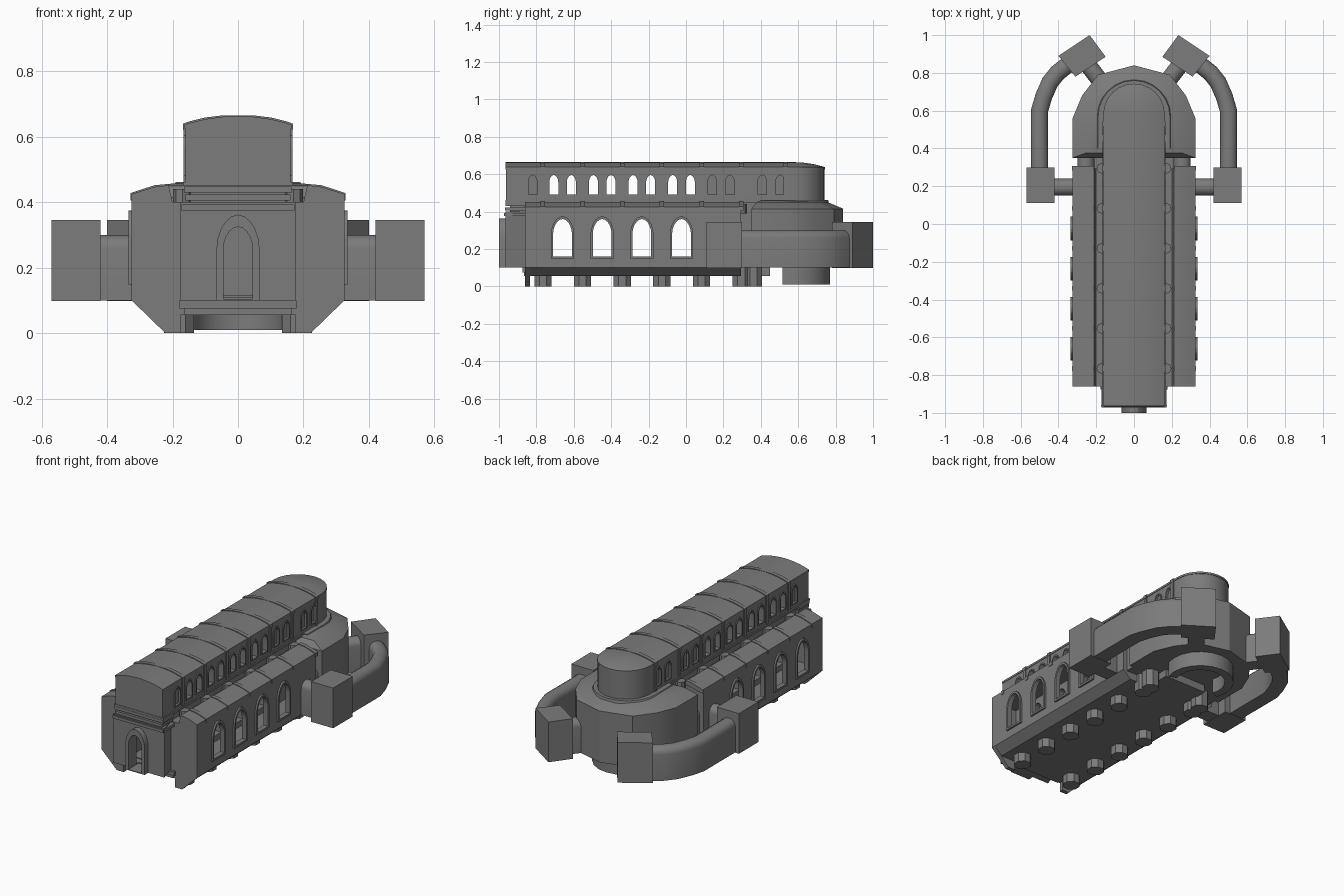
import bpy, bmesh, math
from mathutils import Vector

cube = bpy.data.objects.get("Cube")
if cube:
    bpy.data.objects.remove(cube)

stone = bpy.data.materials.new("grey_stone")
stone.use_nodes = True
GREY = (0.2, 0.2, 0.2, 1)
stone.diffuse_color = GREY
stone.node_tree.nodes["Principled BSDF"].inputs["Base Color"].default_value = GREY


def build(name, solids, mirror=False, cuts=()):
    """Make one object from lofted solids, then mirror it and cut openings."""
    bm = bmesh.new()
    for rings in solids:
        loops = [[bm.verts.new(p) for p in ring] for ring in rings]
        n = len(loops[0])
        for a, b in zip(loops, loops[1:]):
            for i in range(n):
                j = (i + 1) % n
                bm.faces.new((a[i], a[j], b[j], b[i]))
        bm.faces.new(loops[0])
        bm.faces.new(loops[-1])
    bmesh.ops.recalc_face_normals(bm, faces=bm.faces)
    mesh = bpy.data.meshes.new(name)
    bm.to_mesh(mesh)
    bm.free()
    mesh.materials.append(stone)
    obj = bpy.data.objects.new(name, mesh)
    bpy.context.collection.objects.link(obj)
    if mirror:
        mod = obj.modifiers.new("mirror", 'MIRROR')
        mod.use_mirror_merge = False
    for cutter in cuts:
        mod = obj.modifiers.new("opening", 'BOOLEAN')
        mod.operation, mod.solver, mod.object = 'DIFFERENCE', 'EXACT', cutter
    if obj.modifiers:
        graph = bpy.context.evaluated_depsgraph_get()
        baked = bpy.data.meshes.new_from_object(obj.evaluated_get(graph))
        obj.modifiers.clear()
        obj.data = baked
    return obj


def along_y(profile, y0, y1):
    return [[(x, y, z) for x, z in profile] for y in (y0, y1)]


def along_x(profile, x0, x1):
    return [[(x, y, z) for y, z in profile] for x in (x0, x1)]


def box(x0, x1, y0, y1, z0, z1):
    return along_y([(x0, z0), (x1, z0), (x1, z1), (x0, z1)], y0, y1)


def post(x, y, r, z0, z1, turn=0.0):
    """Eight-sided upright shaft."""
    angles = [(k + turn) * math.tau / 8 for k in range(8)]
    return [[(x + r * math.cos(a), y + r * math.sin(a), z) for a in angles] for z in (z0, z1)]


def arch(c, w, z0, z1, steps=10):
    """Arched outline centred on c, with a slightly pointed head."""
    h = w / 2
    pts = [(c - h, z0), (c + h, z0)]
    for i in range(steps + 1):
        a = math.pi * i / steps
        pts.append((c + h * math.cos(a), z1 - 1.5 * h + 1.5 * h * abs(math.sin(a)) ** 1.15))
    return pts


def apsed(w, y0, z, yc=0.58, steps=12):
    """Long outline, square at the front and round at the back."""
    back = [(w * math.cos(math.pi * i / steps), yc + w * math.sin(math.pi * i / steps), z)
            for i in range(steps + 1)]
    return [(-w, y0, z), (w, y0, z)] + back


def tunnel(path, w=0.09, z0=0.1, z1=0.3):
    """Vaulted passage swept along a flat path with mitred bends."""
    pts = [Vector(p) for p in path]
    rings = []
    for i, p in enumerate(pts):
        before = (p - pts[i - 1]).normalized() if i else (pts[1] - p).normalized()
        after = (pts[i + 1] - p).normalized() if i + 1 < len(pts) else before
        t = (before + after).normalized()
        side = Vector((-t.y, t.x)) / max(t.dot(before), 0.5)
        section = [(-w / 2, z0), (w / 2, z0)]
        section += [(w / 2 * math.cos(math.pi * k / 8), z1 - 0.04 + 0.04 * math.sin(math.pi * k / 8))
                    for k in range(9)]
        rings.append([(p.x + side.x * u, p.y + side.y * u, z) for u, z in section])
    return rings


# Bay spacing and window positions
PITCH = 0.212
bays = [-0.66 + PITCH * i for i in range(4)]
piers = [-0.765 + PITCH * i for i in range(6)]
high_open = [b + d for b in bays for d in (-0.047, 0.047)]
high_blind = [-0.82, 0.14, 0.235, 0.407, 0.503]

# Cutters
low_cut = build("low_window_cutter", [along_x(arch(b, 0.1, 0.16, 0.36), -0.6, 0.6) for b in bays])
high_cut = build("high_window_cutter", [along_x(arch(y, 0.048, 0.49, 0.595), -0.4, 0.4) for y in high_open])
blind_cut = build("blind_window_cutter",
                  [along_x(arch(y, 0.046, 0.49, 0.595), 0.152, 0.3) for y in high_blind], True)
nave_void = build("nave_void_cutter", [box(-0.125, 0.125, -0.92, 0.5, 0.11, 0.61)])
aisle_void = build("aisle_void_cutter", [box(0.165, 0.305, -0.84, 0.27, 0.125, 0.39)], True)
door_cut = build("door_cutter", [along_y(arch(0, 0.09, 0.105, 0.325), -1.1, -0.9)])
cutters = [low_cut, high_cut, blind_cut, nave_void, aisle_void, door_cut]

# Nave: lower walls, upper storey, roof
build("nave_lower_walls", [[apsed(0.145, -0.94, 0.1), apsed(0.145, -0.94, 0.456)]],
      cuts=[nave_void, low_cut, door_cut])
build("nave_upper_walls", [[apsed(0.16, -0.962, 0.455), apsed(0.16, -0.962, 0.626)]],
      cuts=[nave_void, high_cut, blind_cut])
build("nave_roof", [[apsed(w, -0.964, z) for w, z in
      ((0.163, 0.625), (0.163, 0.637), (0.145, 0.643), (0.1, 0.654), (0.05, 0.661), (0.004, 0.664))]])
build("upper_window_frames",
      [along_x(arch(y, 0.062, 0.482, 0.604), 0.156, 0.166) for y in high_open + high_blind], True,
      cuts=[high_cut, blind_cut])
build("upper_cornice", [[apsed(0.168, -0.965, 0.449), apsed(0.168, -0.965, 0.462)]], cuts=[nave_void])

# Roof ribs and wall strips between the bays
half = [(0.168, 0.62), (0.168, 0.64), (0.145, 0.648), (0.1, 0.659), (0.05, 0.665)]
rib = half + [(-x, z) for x, z in reversed(half)]
build("roof_ribs", [along_y(rib, y - 0.012, y + 0.012) for y in piers + [0.53]])
build("wall_strips", [box(0.15, 0.167, y - 0.01, y + 0.01, 0.46, 0.63) for y in piers + [0.53]], True)

# Side aisles
build("aisles", [along_y([(0.325, 0.1), (0.325, 0.425), (0.255, 0.447), (0.212, 0.452), (0.2, 0.4),
                          (0.14, 0.4), (0.14, 0.055), (0.273, 0.055)], -0.86, 0.295)], True,
      cuts=[aisle_void, low_cut])
build("aisle_window_frames", [along_x(arch(b, 0.125, 0.148, 0.375), 0.315, 0.335) for b in bays], True,
      cuts=[low_cut])
build("aisle_roof_ribs", [along_y([(0.329, 0.405), (0.329, 0.428), (0.255, 0.452), (0.212, 0.456),
                                   (0.212, 0.43)], y - 0.012, y + 0.012) for y in piers], True)
build("buttress_shafts", [post(0.17, y, 0.028, 0.39, 0.44) for y in piers], True)

# Undercroft: floor slab, feet, front brackets and rear half ring
build("floor_slab", [box(-0.142, 0.142, -0.86, 0.45, 0.055, 0.115)])
build("feet", [post(0.18, y, 0.05, 0, 0.11, 0.5) for y in piers + [0.36]], True)
build("front_brackets", [along_y([(0.175, 0), (0.222, 0), (0.325, 0.1), (0.175, 0.1)], -0.86, -0.835)], True)
build("front_plinth", [box(-0.178, 0.178, -0.875, -0.85, 0.075, 0.1),
                       box(-0.165, 0.165, -0.865, -0.84, 0.055, 0.08)])
ring = []
for i in range(13):
    a = math.radians(-20 + 220 * i / 12)
    ring.append([(r * math.cos(a), 0.58 + r * math.sin(a), z)
                 for r, z in ((0.14, 0.01), (0.19, 0.01), (0.19, 0.11), (0.14, 0.11))])
build("crypt_ring", [ring])

# Rear apse: polygonal body with sloped roof around the drum
side = [(0.325, 0.35), (0.325, 0.56), (0.275, 0.68), (0.19, 0.79)]
plan = side + [(0, 0.84)] + [(-x, y) for x, y in reversed(side)]


def apse_ring(s, z):
    return [(x * s, max(0.35, 0.47 + (y - 0.47) * s), z) for x, y in plan]


build("apse_body", [[apse_ring(s, z) for s, z in ((1, 0.1), (1, 0.415), (0.78, 0.45), (0.6, 0.458))]])
build("drum_base", [[apsed(0.205, 0.4, 0.44, 0.56), apsed(0.19, 0.4, 0.462, 0.57)]], cuts=[nave_void])

# Entrance front
build("entrance_front", [[[(s * w, y, z) for s, z in ((-1, 0.1), (1, 0.1), (1, 0.4), (-1, 0.4))]
                          for y, w in ((-0.965, 0.175), (-0.86, 0.145))]], cuts=[door_cut, nave_void])
build("entrance_cornice", [box(-w, w, y, -0.86, z, z + 0.018)
                           for w, y, z in ((0.172, -0.972, 0.375), (0.16, -0.968, 0.405), (0.165, -0.965, 0.43))],
      cuts=[nave_void])
build("portal", [along_y(arch(0, 0.13, 0.1, 0.362), -1.0, -0.95)], cuts=[door_cut])

# Outer pavilions and the passages joining them
build("side_pavilions", [box(0.42, 0.57, 0.11, 0.3, 0.098, 0.345)], True)
corners = [(0.4, 0.89), (0.235, 1.0), (0.15, 0.885), (0.31, 0.78)]
build("rear_pavilions", [[[(x, y, z) for x, y in corners] for z in (0.098, 0.345)]], True)
build("curved_passages", [tunnel([(0.5, 0.28), (0.5, 0.6), (0.478, 0.675), (0.445, 0.75),
                                  (0.405, 0.8), (0.33, 0.86)])], True)
build("pavilion_links", [tunnel([(0.31, 0.195), (0.43, 0.195)]), tunnel([(0.25, 0.85), (0.15, 0.72)]),
                         tunnel([(0.255, 0.27), (0.255, 0.37)])], True)

for c in cutters:
    bpy.data.objects.remove(c)
bpy.context.view_layer.update()

# Soft curves, crisp edges
parts = [o for o in bpy.data.objects if o.type == 'MESH' and stone.name in o.data.materials]
for part in parts:
    part.select_set(True)
bpy.context.view_layer.objects.active = parts[0]
bpy.ops.object.shade_smooth_by_angle(angle=math.radians(25))
